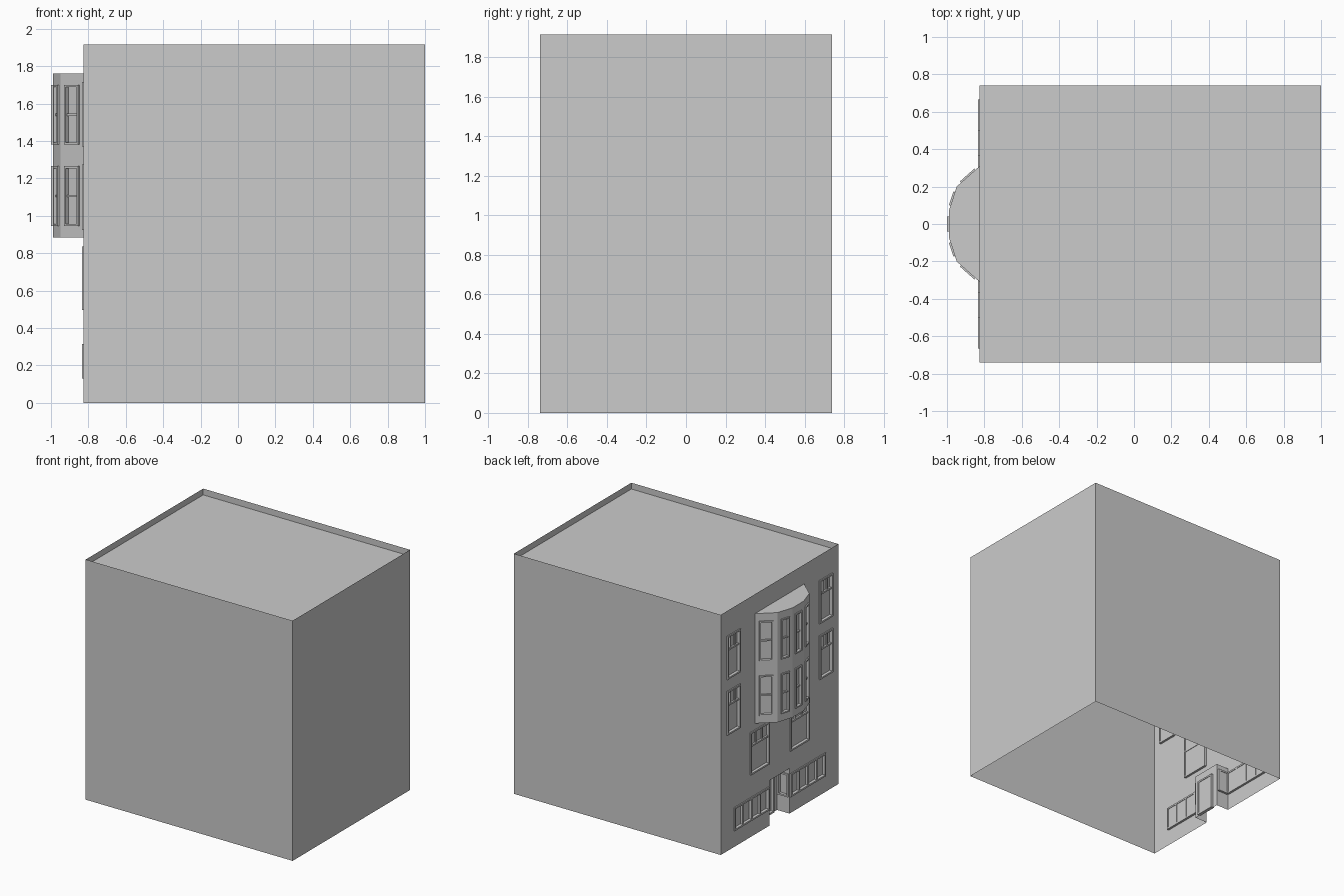
import bpy, bmesh
from mathutils import Vector

if "Cube" in bpy.data.objects:
    bpy.data.objects.remove(bpy.data.objects["Cube"])

UP = Vector((0, 0, 1))
X0, X1, Y, H = -0.825, 1.0, 0.74, 1.915


def finish(name, bm):
    bmesh.ops.remove_doubles(bm, verts=bm.verts, dist=1e-5)
    mesh = bpy.data.meshes.new(name)
    bm.to_mesh(mesh)
    bm.free()
    ob = bpy.data.objects.new(name, mesh)
    bpy.context.collection.objects.link(ob)
    return ob


def face(bm, pts):
    return bm.faces.new([bm.verts.new(p) for p in pts])


class Plane:
    """Upright panel from p to q, left to right as seen from outside."""
    def __init__(self, p, q):
        self.o = Vector((*p, 0))
        d = Vector((*q, 0)) - self.o
        self.w = d.length
        self.u = d.normalized()
        self.n = self.u.cross(UP)

    def at(self, s, z, n=0.0):
        return self.o + self.u * s + UP * z + self.n * n

    def wall(self, bm, z0, z1, holes=()):
        ss = sorted({0, self.w, *[v for h in holes for v in h[:2]]})
        zs = sorted({z0, z1, *[v for h in holes for v in h[2:]]})
        for a, b in zip(ss, ss[1:]):
            for c, d in zip(zs, zs[1:]):
                s, z = (a + b) / 2, (c + d) / 2
                if any(h[0] < s < h[1] and h[2] < z < h[3] for h in holes):
                    continue
                face(bm, [self.at(a, c), self.at(b, c), self.at(b, d), self.at(a, d)])

    def bar(self, bm, a, b, c, d, n0, n1):
        m = bmesh.ops.create_cube(bm, size=1)["verts"]
        for v in m:
            v.co = self.at(b if v.co.x > 0 else a, d if v.co.z > 0 else c,
                           n1 if v.co.y > 0 else n0)

    def window(self, name, hole, style, f=0.013):
        a, b, c, d = hole
        bm = bmesh.new()
        # outer frame
        for r in ((a, a + f, c, d), (b - f, b, c, d),
                  (a + f, b - f, c, c + f), (a + f, b - f, d - f, d)):
            self.bar(bm, *r, -0.018, 0.009)
        # glazing bars
        h, g = f / 2, f * 0.35
        if style == "sash":
            m = (c + d) / 2
            self.bar(bm, a + f, b - f, m - h, m + h, -0.018, -0.002)
        elif style == "transom":
            m = c + (d - c) * 0.66
            self.bar(bm, a + f, b - f, m - h, m + h, -0.018, 0.0)
            for i in (1, 2):
                s = a + (b - a) * i / 3
                self.bar(bm, s - g, s + g, m + h, d - f, -0.018, -0.004)
        elif style == "row":
            for i in (1, 2, 3):
                s = a + (b - a) * i / 4
                self.bar(bm, s - h, s + h, c + f, d - f, -0.018, 0.005)
        # pane
        face(bm, [self.at(s, z, -0.014) for s, z in ((a, c), (b, c), (b, d), (a, d))])
        return finish(name, bm)


# facade openings, listed as (near y, far y, z0, z1, style) and mirrored
specs = [(0.50, 0.665, 1.37, 1.715, "transom"), (0.50, 0.665, 0.925, 1.275, "transom"),
         (0.13, 0.37, 0.495, 0.835, "transom"), (0.135, 0.575, 0.13, 0.315, "row")]
facade = Plane((X0, Y), (X0, -Y))
DW, DH, DX = 0.125, 0.36, X0 + 0.11          # entrance half width, height, back wall x
holes = [(Y - DW, Y + DW, 0, DH)]
for y0, y1, z0, z1, style in specs:
    for hole in ((Y - y1, Y - y0, z0, z1), (Y + y0, Y + y1, z0, z1)):
        holes.append(hole)
        facade.window("facade_window", hole, style)

# outer walls, open underneath
bm = bmesh.new()
facade.wall(bm, 0, H, holes)
for p, q in (((X0, -Y), (X1, -Y)), ((X1, -Y), (X1, Y)), ((X1, Y), (X0, Y))):
    Plane(p, q).wall(bm, 0, H)
finish("building_walls", bm)

# parapet and sunken roof
bm = bmesh.new()
roof = face(bm, [(X0, -Y, H), (X1, -Y, H), (X1, Y, H), (X0, Y, H)])
bmesh.ops.inset_region(bm, faces=[roof], thickness=0.032)
inner = bmesh.ops.extrude_face_region(bm, geom=[roof])["geom"]
bmesh.ops.translate(bm, verts=[v for v in inner if isinstance(v, bmesh.types.BMVert)],
                    vec=(0, 0, -0.05))
if roof.is_valid:
    bm.faces.remove(roof)
finish("roof", bm)

# entrance recess with side lights and door
bm = bmesh.new()
light, door = (0.008, 0.102, 0.13, 0.315), (0.045, 0.205, 0.0, 0.29)
for name, p, q, hole in (("side_light", (X0, DW), (DX, DW), light),
                         ("side_light", (DX, -DW), (X0, -DW), light),
                         ("door", (DX, DW), (DX, -DW), door)):
    pl = Plane(p, q)
    pl.wall(bm, 0, DH, [hole])
    pl.window(name, hole, "plain")
face(bm, [(X0, DW, DH), (DX, DW, DH), (DX, -DW, DH), (X0, -DW, DH)])
finish("entrance_recess", bm)

# faceted bay over two storeys
half = [(X0, 0.31), (-0.948, 0.2), (-0.99, 0.07)]
plan = half + [(x, -y) for x, y in reversed(half)]
B0, B1 = 0.885, 1.76
bm = bmesh.new()
for i, (p, q) in enumerate(zip(plan, plan[1:])):
    pl = Plane(p, q)
    m = 0.19 if i in (0, 4) else 0.22
    hs = [(pl.w * m, pl.w * (1 - m), z0, z1) for z0, z1 in ((0.945, 1.265), (1.38, 1.70))]
    pl.wall(bm, B0, B1, hs)
    for h in hs:
        pl.window("bay_window", h, "sash", 0.011)
face(bm, [(x, y, B1) for x, y in plan])
face(bm, [(x, y, B0) for x, y in reversed(plan)])
bmesh.ops.recalc_face_normals(bm, faces=bm.faces)
finish("bay", bm)
